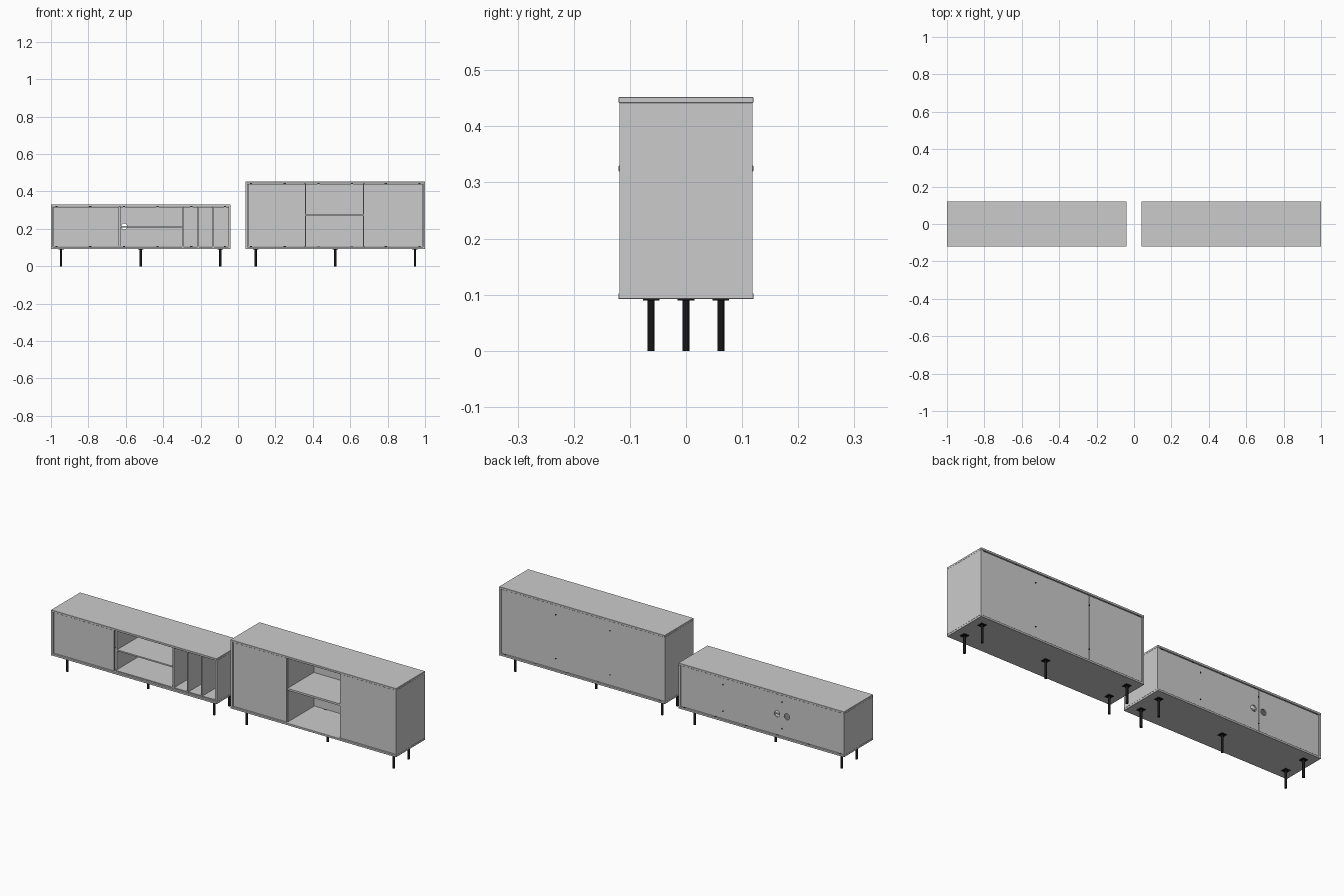
import bpy, bmesh, math
from mathutils import Matrix

if "Cube" in bpy.data.objects:
    bpy.data.objects.remove(bpy.data.objects["Cube"])

black = bpy.data.materials.new("black_metal")
black.diffuse_color = (0.008, 0.008, 0.008, 1)
black.use_nodes = True
black.node_tree.nodes["Principled BSDF"].inputs["Base Color"].default_value = black.diffuse_color


def finish(name, bm, mat=None):
    me = bpy.data.meshes.new(name)
    bm.to_mesh(me)
    bm.free()
    if mat:
        me.materials.append(mat)
    ob = bpy.data.objects.new(name, me)
    bpy.context.collection.objects.link(ob)
    return ob


def box(name, x, y, z, mat=None, bevel=0.0):
    """Box from three (min, max) ranges."""
    bm = bmesh.new()
    bmesh.ops.create_cube(bm, size=1)
    for v in bm.verts:
        for i, (a, b) in enumerate((x, y, z)):
            v.co[i] = (a + b) / 2 + v.co[i] * (b - a)
    if bevel:
        bmesh.ops.bevel(bm, geom=bm.edges[:], offset=bevel, segments=1, affect='EDGES')
    return finish(name, bm, mat)


def cylinder(name, r, loc, depth, along_y=False, mat=None, sides=20):
    bm = bmesh.new()
    m = Matrix.Translation(loc)
    if along_y:
        m = m @ Matrix.Rotation(math.pi / 2, 4, 'X')
    bmesh.ops.create_cone(bm, cap_ends=True, segments=sides, radius1=r, radius2=r,
                          depth=depth, matrix=m)
    for f in bm.faces:
        f.smooth = len(f.verts) == 4
    return finish(name, bm, mat)


Z0, T = 0.092, 0.0105          # underside height, board thickness
ZF = Z0 + T                    # inside floor height
GAP = 0.0025
FRONT, BACK = -0.115, 0.115    # faces of doors and back panels


def shell(side, x0, x1, top):
    # outer frame
    for part, z in (("top", top - T), ("bottom", Z0)):
        box(f"{side}_{part}", (x0, x1), (-0.12, 0.12), (z, z + T), bevel=0.0008)
    for part, x in (("left_end", x0), ("right_end", x1 - T)):
        box(f"{side}_{part}", (x, x + T), (-0.1185, 0.1185), (ZF, top - T))
    # five legs with mounting plates
    xe = 0.054
    xm = (x0 + x1) / 2
    spots = [(x, y) for x in (x0 + xe, x1 - xe) for y in (-0.062, 0.062)] + [(xm, 0)]
    for x, y in spots:
        cylinder(f"{side}_leg", 0.0063, (x, y, Z0 / 2), Z0, mat=black)
        box(f"{side}_leg_plate", (x - 0.015, x + 0.015), (y - 0.015, y + 0.015),
            (Z0 - 0.002, Z0 + 0.001), black)


def door(name, x0, x1, top):
    box(name, (x0 + GAP, x1 - GAP), (FRONT, FRONT + 0.009), (ZF + GAP, top - T - GAP))


def divider(name, x, top, t=0.0085, y0=FRONT):
    box(name, (x - t / 2, x + t / 2), (y0, 0.108), (ZF, top - T))


def back_panels(side, xs, top):
    return [box(f"{side}_back_panel", (a + 0.001, b - 0.001), (0.108, BACK),
                (ZF + GAP, top - T - GAP)) for a, b in zip(xs, xs[1:])]


def back_screws(side, xs, zs):
    for x in xs:
        for z in zs:
            cylinder(f"{side}_back_screw", 0.004, (x, BACK, z), 0.002, True, black, 12)


def clips(side, x0, x1, top, n):
    # small black clips along the back rim
    for i in range(n):
        x = x0 + 0.03 + (x1 - x0 - 0.06) * i / (n - 1)
        for z in (ZF + 0.0013, top - T - 0.0013):
            box(f"{side}_clip", (x - 0.006, x + 0.006), (0.108, 0.116),
                (z - 0.0013, z + 0.0013), black)


# low cabinet
LX0, LX1, LT = -1.0, -0.04, 0.33
shell("low", LX0, LX1, LT)
door("low_door", LX0 + T, -0.635, LT)
divider("low_divider", -0.633, LT, y0=FRONT + 0.01)
for x in (-0.295, -0.212, -0.131):
    divider("low_record_divider", x, LT, 0.008)
box("low_shelf", (-0.629, -0.299), (FRONT + 0.012, 0.108), (0.207, 0.214))
box("low_inner_floor", (-0.629, LX1 - T), (FRONT + 0.002, 0.108), (ZF + 0.002, ZF + 0.007))
panels = back_panels("low", (LX0 + T, -0.637, -0.295, LX1 - T), LT)
back_screws("low", (-0.637, -0.295), (0.143, 0.282))
clips("low", LX0, LX1, LT, 6)

# cable holes through the back panels
for x, panel in ((-0.666, panels[0]), (-0.608, panels[1])):
    cutter = cylinder("cable_hole_cutter", 0.016, (x, 0.11, 0.213), 0.04, True, sides=24)
    cutter.hide_render = True
    mod = panel.modifiers.new("cable_hole", 'BOOLEAN')
    mod.object = cutter
    mod.solver = 'EXACT'
    bpy.context.view_layer.objects.active = panel
    bpy.ops.object.modifier_apply(modifier=mod.name)
    bpy.data.objects.remove(cutter)

# tall cabinet
RX0, RX1, RT = 0.04, 1.0, 0.452
shell("tall", RX0, RX1, RT)
door("tall_left_door", RX0 + T, 0.364, RT)
door("tall_right_door", 0.668, RX1 - T, RT)
divider("tall_left_divider", 0.360, RT, y0=FRONT + 0.01)
divider("tall_right_divider", 0.672, RT, y0=FRONT + 0.01)
box("tall_shelf", (0.364, 0.668), (FRONT + 0.004, 0.108), (0.27, 0.28))
back_panels("tall", (RX0 + T, 0.36, RX1 - T), RT)
back_screws("tall", (0.36, 0.675), (0.16, 0.39))
clips("tall", RX0, RX1, RT, 6)
